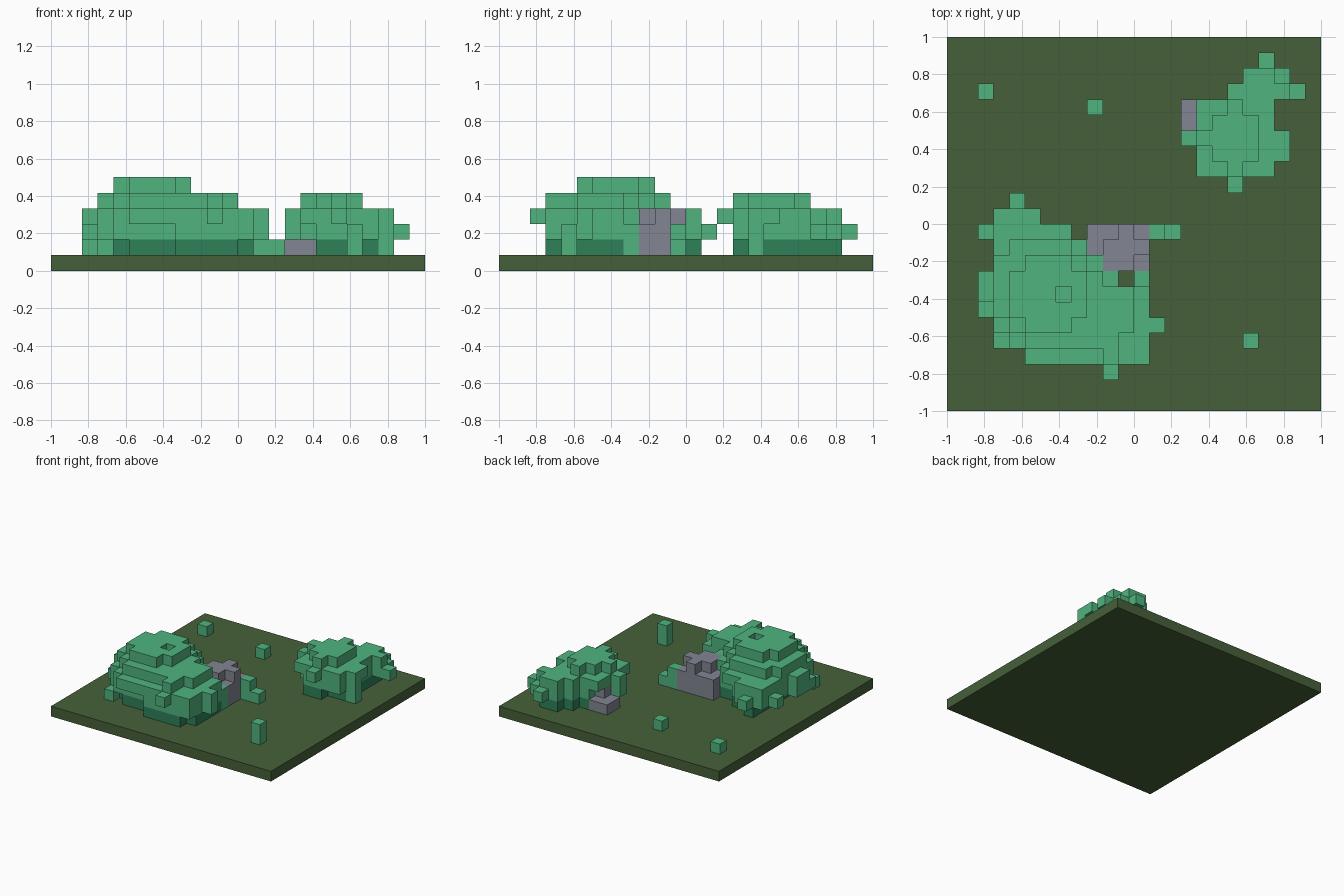
import bpy
import bmesh
import math

cube = bpy.data.objects.get("Cube")
if cube:
    bpy.data.objects.remove(cube, do_unlink=True)

CELL = 2 / 24  # block size, 24 blocks per side


def material(name, rgb):
    lin = [((c / 255 + 0.055) / 1.055) ** 2.4 for c in rgb] + [1]
    m = bpy.data.materials.new(name)
    m.use_nodes = True
    m.diffuse_color = lin
    m.node_tree.nodes["Principled BSDF"].inputs["Base Color"].default_value = lin
    return m


LEAF = material("leaf green", (80, 180, 127))
SHADE = material("dark leaf green", (46, 129, 90))
STONE = material("stone grey", (130, 134, 147))
GROUND = material("ground green", (70, 96, 57))

SIDES = [(1, 0, 0), (-1, 0, 0), (0, 1, 0), (0, -1, 0), (0, 0, 1), (0, 0, -1)]


def rows(level, first, spans):
    """Cells of one level: each word is one row going back, 'a-b' columns, commas join runs, '.' is empty."""
    cells = set()
    for j, word in enumerate(spans.split(), first):
        for run in word.split(","):
            if run != ".":
                ends = [int(n) for n in run.split("-")]
                cells |= {(i, j, level) for i in range(ends[0], ends[-1] + 1)}
    return cells


def blocks(name, mat, cells):
    """One closed shell around a set of block cells."""
    bm = bmesh.new()
    corners = {}

    def vert(p):
        if p not in corners:
            corners[p] = bm.verts.new((p[0] * CELL - 1, p[1] * CELL - 1, p[2] * CELL))
        return corners[p]

    for c in cells:
        for d in SIDES:
            if tuple(a + b for a, b in zip(c, d)) in cells:
                continue
            axis = [abs(n) for n in d].index(1)
            u, v = (axis + 1) % 3, (axis + 2) % 3
            quad = []
            for du, dv in ((0, 0), (1, 0), (1, 1), (0, 1)):
                p = list(c)
                p[axis] += max(d[axis], 0)
                p[u] += du
                p[v] += dv
                quad.append(vert(tuple(p)))
            bm.faces.new(quad if d[axis] > 0 else quad[::-1])
    bmesh.ops.dissolve_limit(bm, angle_limit=math.radians(1),
                             verts=bm.verts[:], edges=bm.edges[:])
    mesh = bpy.data.meshes.new(name)
    bm.to_mesh(mesh)
    bm.free()
    mesh.materials.append(mat)
    obj = bpy.data.objects.new(name, mesh)
    bpy.context.collection.objects.link(obj)
    return obj


# Ground slab
bpy.ops.mesh.primitive_cube_add(size=1, location=(0, 0, CELL / 2))
slab = bpy.context.object
slab.name = "ground_slab"
slab.scale = (2, 2, CELL)
slab.data.materials.append(GROUND)

# Large bush: shaded base, then leaf tiers rising to a dished crown
blocks("large_bush_base", SHADE,
       rows(1, 3, "8-11 5-12 4-12 4-12 4-12 4-10 4-9 4-8 4-6 4"))
blocks("large_bush_leaves", LEAF,
       rows(1, 4, "3 . . . 12")
       | rows(2, 3, "8-12 4-12 3-13 2-12 2-12 2-10,12 3-9 3-8 2-6 3-5 4")
       | rows(3, 2, "10 5-12 4-12 3-13 3-12 2-12 2-10 3-9 3-8 3-7 3-5")
       | rows(4, 3, "10 5-10 4-11 3-11 3-11 3-9 3-8 4-7")
       | rows(5, 5, "5-7 4-8 4-6,8 4-8 5-7"))

# Small bush
blocks("small_bush_base", SHADE,
       rows(1, 15, "17-18 17-20 17-20 17-20 17-20 18-20 19-20"))
blocks("small_bush_leaves", LEAF,
       rows(1, 16, "21")
       | rows(2, 15, "17-20 16-21 15-20 17-20 17-20 18-22 19-21 20")
       | rows(3, 14, "18 16-20 16-21 15-21 16-20 16-20 18-21 19-20")
       | rows(4, 15, "18 17-19 16-19 17-19 18"))

# Boulders beside the bushes
blocks("large_boulder", STONE,
       rows(1, 9, "10-12 9-12 9-12") | rows(2, 9, "10-12 9-12 9-12")
       | rows(3, 9, "10-11 10-12 11"))
blocks("small_boulder", STONE, rows(1, 18, "15-16 15-16") | rows(2, 18, "16"))

# Loose sprouts: column, row, height
for name, i, j, height in (("back_right_sprout", 2, 20, 1), ("back_middle_sprout", 9, 19, 1),
                           ("front_left_sprout", 19, 4, 2), ("boulder_sprout_tall", 13, 11, 2),
                           ("boulder_sprout_short", 14, 11, 1)):
    blocks(name, LEAF, {(i, j, k) for k in range(1, height + 1)})
